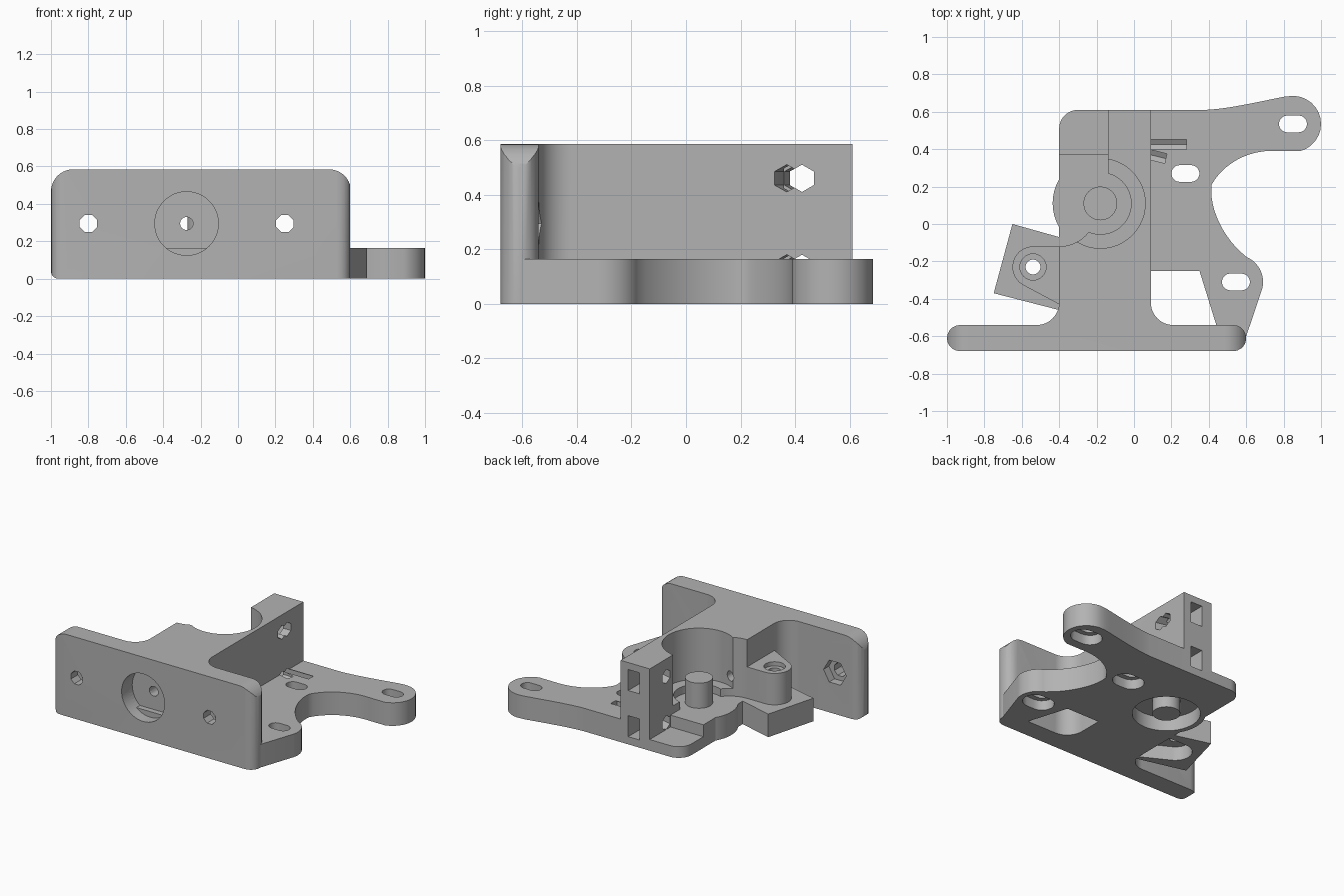
import bpy, bmesh, math
from mathutils import Vector

if "Cube" in bpy.data.objects:
    bpy.data.objects.remove(bpy.data.objects["Cube"], do_unlink=True)

grey = bpy.data.materials.new("plain_grey")
grey.use_nodes = True
grey.diffuse_color = (0.45, 0.45, 0.45, 1)
grey.node_tree.nodes["Principled BSDF"].inputs["Base Color"].default_value = (0.45, 0.45, 0.45, 1)


def arc(cx, cy, r, a0, a1, n=14):
    angles = [math.radians(a0 + (a1 - a0) * i / n) for i in range(n + 1)]
    return [(cx + r * math.cos(a), cy + r * math.sin(a)) for a in angles]


def circle(cx, cy, r, n=48, turn=0):
    return arc(cx, cy, r, turn, turn + 360, n)[:-1]


def bezier(a, b, c, d, n=12):
    pts = [Vector(p) for p in (a, b, c, d)]
    out = []
    for i in range(n + 1):
        t = i / n
        w = ((1 - t) ** 3, 3 * t * (1 - t) ** 2, 3 * t * t * (1 - t), t ** 3)
        out.append(tuple(sum((p * k for p, k in zip(pts, w)), Vector((0, 0)))))
    return out


def rect(x0, y0, x1, y1):
    return [(x0, y0), (x1, y0), (x1, y1), (x0, y1)]


def stadium(cx, cy, half, r):
    return arc(cx + half, cy, r, -90, 90, 10) + arc(cx - half, cy, r, 90, 270, 10)


def prism(name, points, lo, hi, along="z"):
    """Extrude an outline: x,y along z, or x,z along y."""
    bm = bmesh.new()
    place = (lambda u, v: (u, v, lo)) if along == "z" else (lambda u, v: (u, lo, v))
    shift = (0, 0, hi - lo) if along == "z" else (0, hi - lo, 0)
    face = bm.faces.new([bm.verts.new(place(u, v)) for u, v in points])
    top = bmesh.ops.extrude_face_region(bm, geom=[face])["geom"]
    bmesh.ops.translate(bm, vec=shift, verts=[g for g in top if isinstance(g, bmesh.types.BMVert)])
    bmesh.ops.remove_doubles(bm, verts=bm.verts, dist=1e-5)
    bmesh.ops.recalc_face_normals(bm, faces=bm.faces)
    mesh = bpy.data.meshes.new(name)
    bm.to_mesh(mesh)
    bm.free()
    mesh.materials.append(grey)
    obj = bpy.data.objects.new(name, mesh)
    bpy.context.collection.objects.link(obj)
    return obj


def rod(name, start, end, r, sides):
    """Prism between two points, for slanted holes."""
    a, b = Vector(start), Vector(end)
    obj = prism(name, circle(0, 0, r, sides, 90), 0, (b - a).length)
    spin = (b - a).to_track_quat("Z", "Y").to_matrix().to_4x4()
    spin.translation = a
    obj.data.transform(spin)
    return obj


def combine(obj, others, operation="DIFFERENCE"):
    bpy.context.view_layer.objects.active = obj
    for other in others:
        mod = obj.modifiers.new("cut", "BOOLEAN")
        mod.operation, mod.solver, mod.object = operation, "EXACT", other
        bpy.ops.object.modifier_apply(modifier=mod.name)


TOP, BASE = 0.585, 0.165
BX, BY = -0.18, 0.11          # bore centre
SLOTS = [(0.85, 0.535), (0.275, 0.27), (0.545, -0.31)]

# Base plate with two curved arms
outline = [(-0.4, -0.6), (0.6, -0.6)]
outline += arc(0.545, -0.31, 0.145, -15, 62)
outline += bezier((0.6, -0.175), (0.48, -0.08), (0.4, 0.08), (0.415, 0.21))
outline += bezier((0.415, 0.21), (0.47, 0.31), (0.6, 0.405), (0.78, 0.39))[1:]
outline += arc(0.85, 0.535, 0.15, -75, 100)
outline += bezier((0.8, 0.68), (0.65, 0.65), (0.5, 0.615), (0.38, 0.61))
outline += arc(-0.3, 0.51, 0.1, 90, 180)
base = prism("base_plate", outline, 0, BASE)
collar = prism("bore_collar", circle(BX, BY, 0.255), 0, BASE)

# Tall block flaring into the front plate
outline = [(-0.52, -0.6), (0.21, -0.6)] + arc(0.21, -0.42, 0.12, 270, 180)
outline += [(0.09, 0.61)] + arc(-0.3, 0.51, 0.1, 90, 180) + arc(-0.52, -0.42, 0.12, 0, -90)
block = prism("tall_block", outline, 0, TOP)

# Front plate, rounded in both directions
plate = prism("front_plate", stadium(-0.2, -0.61, 0.73, 0.07), 0, TOP)
outline = arc(-0.96, 0.04, 0.04, 180, 270, 6) + [(0.605, 0)]
outline += arc(0.485, TOP - 0.12, 0.12, 0, 90) + arc(-0.88, TOP - 0.12, 0.12, 90, 180)
trim = prism("plate_trim", outline, -0.8, -0.4, "y")
combine(plate, [trim], "INTERSECT")

# Pivot foot and boss on the right-hand side
foot = prism("pivot_foot", [(-0.65, 0), (-0.75, -0.37), (-0.4, -0.46), (-0.4, -0.07)], 0, BASE)
hull = [(-0.38, -0.44), (-0.38, -0.12)] + arc(-0.54, -0.23, 0.11, 90, 240)
boss = prism("pivot_boss", hull, 0.12, 0.39)

# Post standing in the bore
post = prism("bore_post", circle(BX, BY, 0.09), 0, 0.345)

# Bore, idler pocket and rear step
cut_bore = [
    prism("c", circle(BX, BY, 0.24), 0.22, 0.7),
    prism("c", circle(BX, BY, 0.165), BASE, 0.7),
    prism("c", rect(-0.6, 0.08, -0.14, 0.8), BASE, 0.7),
    prism("c", circle(-0.4, 0.08, 0.2), BASE, 0.7),
]
cut_step = [prism("c", rect(-0.6, 0.375, -0.14, 0.8), 0.08, 0.7)]
cut_under = [prism("c", circle(BX, BY, 0.22), -0.1, 0.1)]

# Window beside the front plate
cut_window = [prism("c", [(0.21, -0.54), (0.44, -0.54), (0.35, -0.25), (0.09, -0.25)]
                    + arc(0.21, -0.42, 0.12, 180, 270)[:-1], -0.1, 0.3)]

# Mounting slots, widened underneath
cut_slots = []
for x, y in SLOTS:
    cut_slots += [prism("c", stadium(x, y, 0.03, 0.045), -0.1, 0.3),
                  prism("c", stadium(x, y, 0.03, 0.08), -0.1, 0.07)]

# Tensioner bolt holes and nut slots in the tower
cut_bolts = []
for z in (0.46, 0.13):
    cut_bolts += [rod("c", (-0.5, 0.425, z), (0.28, 0.425, z), 0.05, 6),
                  rod("c", (-0.14, 0.425, z), (0.17, 0.35, z), 0.05, 6),
                  prism("c", rect(-0.06, 0.36, 0.03, 0.8), z - 0.075, z + 0.075)]
cut_groove = [prism("c", rect(0.09, 0.4, 0.28, 0.45), 0.1, 0.3)]

# Front socket, feed hole and screw holes with nut traps
cut_front = [prism("c", circle(-0.275, 0.295, 0.17), -0.8, -0.56, "y"),
             prism("c", circle(-0.275, 0.295, 0.035, 16), -0.8, 0.05, "y")]
for x in (-0.8, 0.25):
    cut_front += [prism("c", circle(x, 0.295, 0.05, 8, 22.5), -0.8, -0.3, "y"),
                  prism("c", circle(x, 0.295, 0.09, 6), -0.6, -0.3, "y")]

# Pivot screw hole and the hollow below it
cut_pivot = [prism("c", circle(-0.54, -0.23, 0.04, 20), 0.05, 0.5),
             prism("c", circle(-0.54, -0.23, 0.07, 32), 0.36, 0.5)]
cut_hollow = [prism("c", hull, -0.1, 0.1)]

# Apply the cuts
combine(base, cut_step + cut_under + cut_window + cut_slots + cut_bolts + cut_groove)
combine(collar, cut_under)
combine(block, cut_bore + cut_step + cut_under + cut_bolts + cut_front)
combine(plate, cut_front)
combine(foot, cut_pivot[:1] + cut_hollow)
combine(boss, cut_pivot)

for helper in [trim] + cut_bore + cut_step + cut_under + cut_window + cut_slots \
        + cut_bolts + cut_groove + cut_front + cut_pivot + cut_hollow:
    bpy.data.objects.remove(helper, do_unlink=True)

# Fuse the shell and keep its edges crisp
combine(base, [collar, block, plate, foot, boss], "UNION")
for part in (collar, block, plate, foot, boss):
    bpy.data.objects.remove(part, do_unlink=True)
base.name = "bracket_body"
for obj in (base, post):
    bpy.ops.object.select_all(action="DESELECT")
    obj.select_set(True)
    bpy.context.view_layer.objects.active = obj
    bpy.ops.object.shade_smooth_by_angle(angle=math.radians(30))
